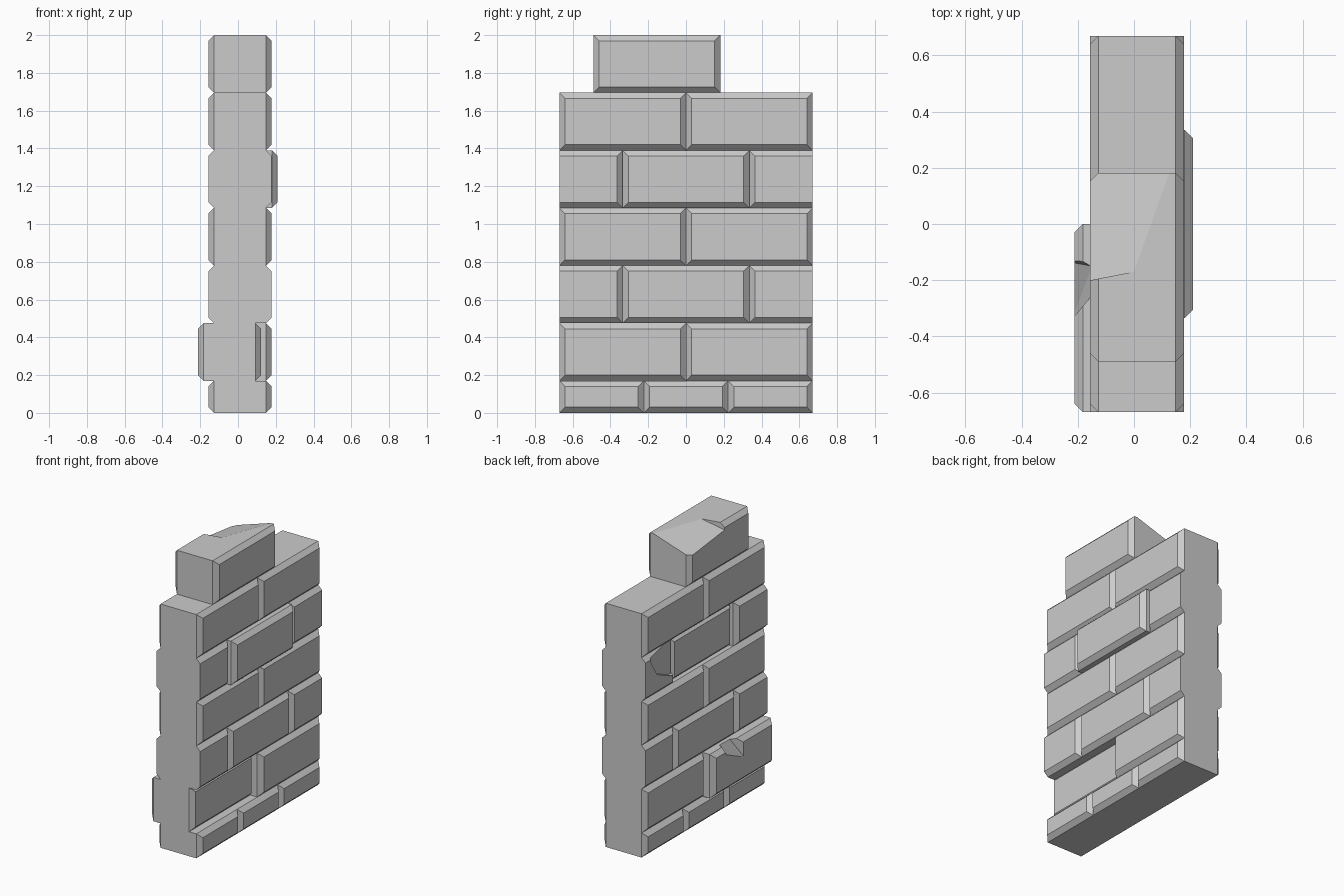
import bpy, bmesh

if "Cube" in bpy.data.objects:
    bpy.data.objects.remove(bpy.data.objects["Cube"])

X0, X1 = -0.157, 0.178      # faces of a normal brick
HALF, C = 0.67, 0.03        # half wall length, chamfer size


def mesh_object(name, bm):
    bmesh.ops.recalc_face_normals(bm, faces=bm.faces)
    me = bpy.data.meshes.new(name)
    bm.to_mesh(me)
    bm.free()
    ob = bpy.data.objects.new(name, me)
    bpy.context.collection.objects.link(ob)
    return ob


def brick(name, y0, y1, z0, z1, shift=0.0, c0=C, c1=C):
    """Block with chamfers round both broad faces; c0/c1 = chamfer at each end."""
    bm = bmesh.new()
    loops = []
    for x, k in ((X0, 1), (X0 + C, 0), (X1 - C, 0), (X1, 1)):
        a, b, lo, hi = y0 + k * c0, y1 - k * c1, z0 + k * C, z1 - k * C
        loops.append([bm.verts.new((x + shift, y, z))
                      for y, z in ((a, lo), (b, lo), (b, hi), (a, hi))])
    for p, q in zip(loops, loops[1:]):
        for i in range(4):
            j = (i + 1) % 4
            bm.faces.new((p[i], p[j], q[j], q[i]))
    bm.faces.new(loops[0])
    bm.faces.new(loops[-1])
    return mesh_object(name, bm)


def chip(ob, points):
    """Cut the convex hull of the points out of a brick."""
    bm = bmesh.new()
    for p in points:
        bm.verts.new(p)
    bmesh.ops.convex_hull(bm, input=bm.verts)
    cutter = mesh_object("chip_cutter", bm)
    cutter.hide_render = True
    mod = ob.modifiers.new("chip", 'BOOLEAN')
    mod.operation, mod.solver, mod.object = 'DIFFERENCE', 'EXACT', cutter
    bpy.context.view_layer.objects.active = ob
    bpy.ops.object.modifier_apply(modifier=mod.name)
    bpy.data.objects.remove(cutter)


# Courses: joint positions along y, bottom course is thinner
rows = [[-HALF, -HALF / 3, HALF / 3, HALF]]
for i in range(5):
    rows.append([-HALF, 0, HALF] if i % 2 == 0 else [-HALF, -HALF / 2, HALF / 2, HALF])
rows.append([-0.49, 0.182])
shifts = {(1, 0): -0.055, (4, 1): 0.032}    # bricks pushed out of line

bricks = {}
z = 0.0
for r, joints in enumerate(rows):
    h = 0.17 if r == 0 else 0.305
    cut_row = r in (2, 4)                   # half bricks have square outer ends
    n = len(joints) - 1
    for i in range(n):
        bricks[r, i] = brick(f"brick_row{r + 1}_{i + 1}", joints[i], joints[i + 1], z, z + h,
                             shifts.get((r, i), 0.0),
                             0 if cut_row and i == 0 else C,
                             0 if cut_row and i == n - 1 else C)
    z += h

# Broken corner of the top brick (sloping floor, steep side)
fl = lambda x, y: (x, y, 2 + 0.321 * (x - 0.125) - 0.115 * (y - 0.18))
plan = [(0.143, 0.23), (0.0, -0.17), (-0.2, -0.209), (-0.2, 0.23)]
chip(bricks[6, 0], [fl(x, y) for x, y in plan] + [(x, y, 2.1) for x, y in plan])

# Notch in the top edge of the protruding brick
chip(bricks[1, 0], [(-0.15, -0.15, 0.478), (-0.22, -0.15, 0.428), (-0.218, -0.335, 0.333),
                    (-0.155, -0.26, 0.475), (-0.15, -0.13, 0.52), (-0.26, -0.13, 0.52),
                    (-0.26, -0.385, 0.52), (-0.155, -0.26, 0.52), (-0.26, -0.385, 0.3),
                    (-0.26, -0.13, 0.39)])

# Flaked face of the half brick in the fifth course
flake = [(0.62, 1.42), (0.605, 1.33), (0.54, 1.23), (0.365, 1.155), (0.32, 1.15), (0.32, 1.42)]
chip(bricks[4, 2], [(-0.15 + 0.12 * (0.61 - y), y, zz) for y, zz in flake]
     + [(-0.2, y, zz) for y, zz in flake])
